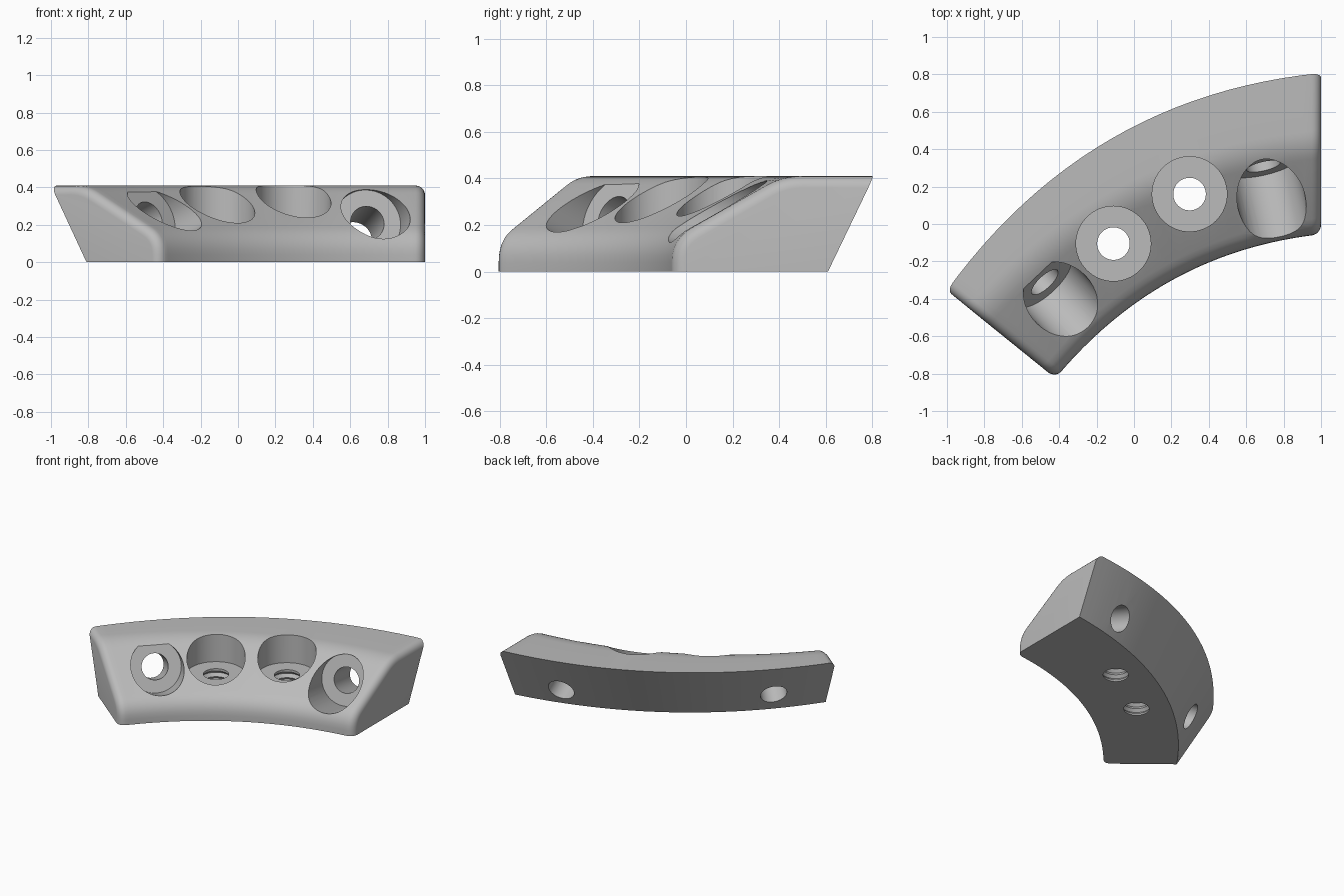
import bpy
import bmesh
import math
from mathutils import Vector

if "Cube" in bpy.data.objects:
    bpy.data.objects.remove(bpy.data.objects["Cube"])

HEIGHT, SHOULDER = 0.41, 0.14
STATIONS = 24

grey = bpy.data.materials.new("plain_grey")
grey.use_nodes = True
grey.diffuse_color = (0.5, 0.5, 0.5, 1)
grey.node_tree.nodes["Principled BSDF"].inputs["Base Color"].default_value = (0.5, 0.5, 0.5, 1)


def make_object(name, bm):
    bmesh.ops.recalc_face_normals(bm, faces=bm.faces)
    mesh = bpy.data.meshes.new(name)
    bm.to_mesh(mesh)
    bm.free()
    mesh.materials.append(grey)
    obj = bpy.data.objects.new(name, mesh)
    bpy.context.collection.objects.link(obj)
    return obj


def arc(points, t, z):
    """Point on the smooth curve through a start, middle and end point."""
    a, b, c = (Vector((x, y, z)) for x, y in points)
    return a * (1 - t) * (1 - 2 * t) + b * 4 * t * (1 - t) + c * t * (2 * t - 1)


def rounded(before, corner, after, r, steps=6):
    p = corner + (before - corner).normalized() * r
    q = corner + (after - corner).normalized() * r
    ts = [i / steps for i in range(steps + 1)]
    return [p * (1 - t) ** 2 + corner * 2 * t * (1 - t) + q * t * t for t in ts]


# Guide curves along the body, from the left-hand end to the x = 1 end
front = [(-0.42, -0.825), (0.217, -0.293), (1, -0.055)]
crease = [(-0.83, -0.493), (0.0, 0.15), (1, 0.42)]
back_top = [(-1, -0.355), (-0.123, 0.455), (1, 0.807)]
back_base = [(-0.81, -0.51), (-0.031, 0.239), (1, 0.61)]

# Curved body, lofted through the guide curves
bm = bmesh.new()
rings = []
for i in range(STATIONS + 1):
    t = i / STATIONS
    foot = arc(front, t, 0)
    shoulder = arc(front, t, SHOULDER)
    ridge = arc(crease, t, HEIGHT)
    rear = arc(back_top, t, HEIGHT)
    section = [arc(back_base, t, 0), foot]
    section += rounded(foot, shoulder, ridge, 0.1)
    section += rounded(shoulder, ridge, rear, 0.08)
    section.append(rear)
    rings.append([bm.verts.new(p) for p in section])
count = len(rings[0])
for r0, r1 in zip(rings, rings[1:]):
    for j in range(count):
        k = (j + 1) % count
        bm.faces.new((r0[j], r0[k], r1[k], r1[j]))
for ring in (rings[0], rings[-1]):
    bm.faces.new(ring)
bmesh.ops.recalc_face_normals(bm, faces=bm.faces)

# Round the end edges, leaving the base and back edges sharp
end_edges = [bm.edges.get((ring[j], ring[j + 1]))
             for ring in (rings[0], rings[-1]) for j in range(1, count - 1)]
bmesh.ops.bevel(bm, geom=end_edges, offset=0.05, offset_type='OFFSET', segments=5,
                profile=0.5, affect='EDGES', clamp_overlap=False)
body = make_object("curved_bracket_body", bm)


def lathe(name, outline, origin, axis, sides=64):
    """Closed turned solid from (radius, distance along axis) pairs."""
    bm = bmesh.new()
    turn = Vector((0, 0, 1)).rotation_difference(axis)
    loops = []
    for radius, d in outline:
        loop = []
        for s in range(sides):
            a = math.tau * s / sides
            p = Vector((radius * math.cos(a), radius * math.sin(a), d))
            loop.append(bm.verts.new(turn @ p + origin))
        loops.append(loop)
    for l0, l1 in zip(loops, loops[1:]):
        for s in range(sides):
            n = (s + 1) % sides
            bm.faces.new((l0[s], l0[n], l1[n], l1[s]))
    bm.faces.new(loops[0])
    bm.faces.new(loops[-1])
    return make_object(name, bm)


cutters = []

# Upright counterbored holes with threaded bores
floor_z, bore, groove, pitch = 0.2, 0.087, 0.105, 0.044
for x, y in ((-0.11, -0.105), (0.297, 0.16)):
    outline = [(bore, -0.1), (bore, 0.012)]
    for n in range(4):
        z = 0.012 + n * pitch
        outline += [(groove, z + pitch * 0.45), (bore, z + pitch * 0.9)]
    outline += [(bore, floor_z), (0.2, floor_z), (0.2, 0.6)]
    cutters.append(lathe("threaded_hole_cutter", outline, Vector((x, y, 0)), Vector((0, 0, 1))))

# Tilted counterbored holes running out through the back face
for centre, heading, dip, depth in (((0.735, 0.12, 0.262), 13, 15, 0.2),
                                    ((-0.4, -0.393, 0.28), 43, 21, 0.12)):
    h, d = math.radians(heading), math.radians(dip)
    axis = Vector((-math.sin(h) * math.cos(d), math.cos(h) * math.cos(d), -math.sin(d)))
    outline = [(0.182, -0.7), (0.182, depth), (0.092, depth), (0.092, 1.2)]
    cutters.append(lathe("tilted_hole_cutter", outline, Vector(centre), axis))

# Cut the holes
bpy.ops.object.select_all(action='DESELECT')
body.select_set(True)
bpy.context.view_layer.objects.active = body
for cutter in cutters:
    cutter.hide_render = True
    mod = body.modifiers.new("hole", 'BOOLEAN')
    mod.operation = 'DIFFERENCE'
    mod.solver = 'EXACT'
    mod.object = cutter
    bpy.ops.object.modifier_apply(modifier=mod.name)
for cutter in cutters:
    bpy.data.objects.remove(cutter)

bpy.ops.object.shade_smooth_by_angle(angle=math.radians(25))
